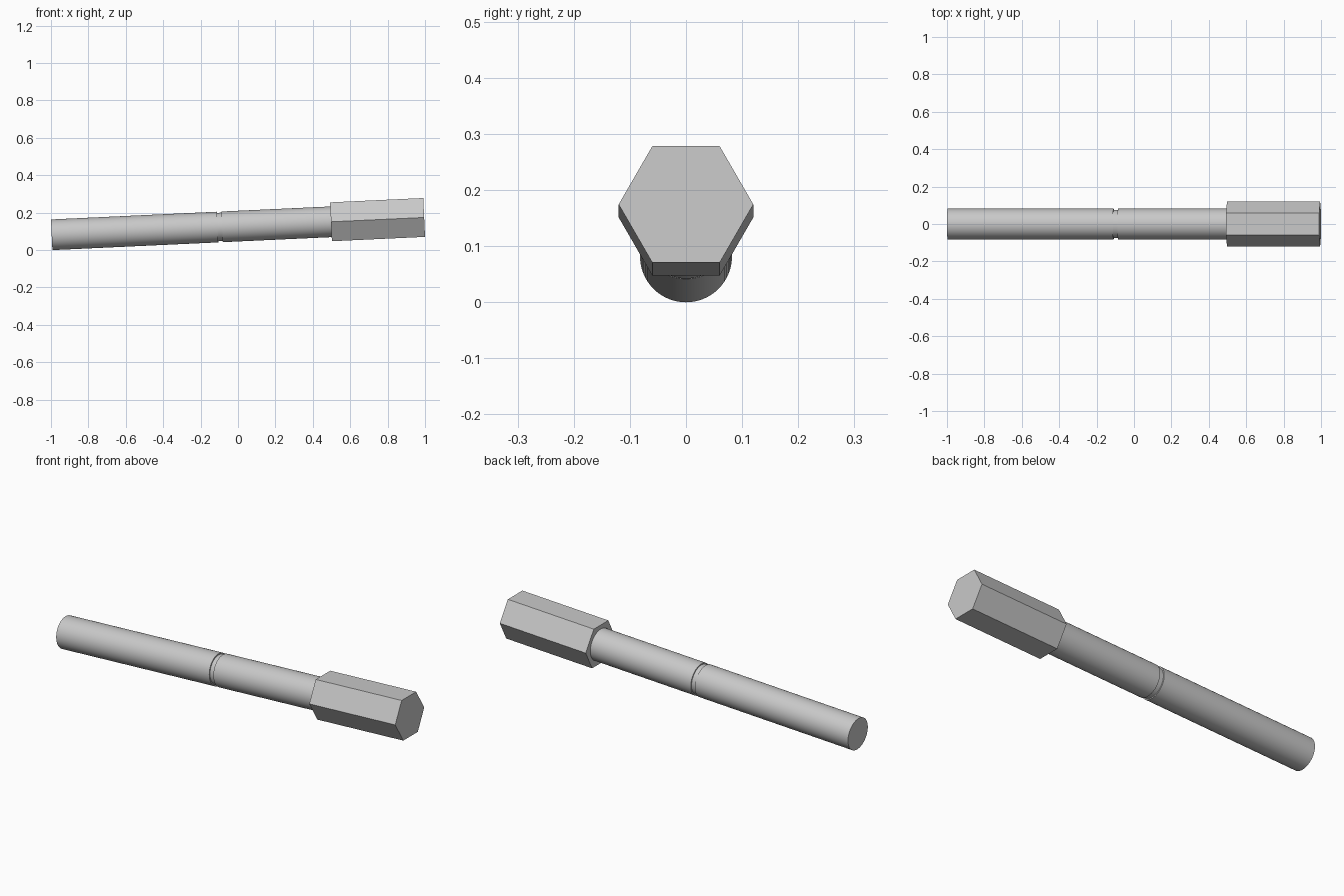
import bpy, bmesh, math
from mathutils import Matrix, Vector

cube = bpy.data.objects.get("Cube")
if cube:
    bpy.data.objects.remove(cube, do_unlink=True)

TILT = math.radians(2.66)
SHAFT_R, HEX_R = 0.082, 0.12
LENGTH, HEX_START = 1.9936, 1.495
GROOVE, GROOVE_HALF, GROOVE_R = 0.9, 0.012, 0.076

# Local z becomes the long axis, running towards +x and slightly upwards
PLACE = (Matrix.Translation(Vector((-0.9962, 0, SHAFT_R * math.cos(TILT))))
         @ Matrix.Rotation(math.pi / 2 - TILT, 4, 'Y'))

steel = bpy.data.materials.new("grey_steel")
steel.use_nodes = True
grey = (0.58, 0.58, 0.58, 1)
steel.diffuse_color = grey
steel.node_tree.nodes["Principled BSDF"].inputs["Base Color"].default_value = grey


def turned_part(name, profile, sides, smooth):
    """Stack rings of (radius, distance along axis) into a capped solid."""
    bm = bmesh.new()
    rings = []
    for radius, along in profile:
        ring = []
        for i in range(sides):
            a = 2 * math.pi * i / sides + math.pi / 2
            ring.append(bm.verts.new((radius * math.cos(a), radius * math.sin(a), along)))
        rings.append(ring)
    for low, high in zip(rings, rings[1:]):
        for i in range(sides):
            j = (i + 1) % sides
            bm.faces.new((low[i], low[j], high[j], high[i]))
    bm.faces.new(rings[0][::-1])
    bm.faces.new(rings[-1])
    bmesh.ops.recalc_face_normals(bm, faces=bm.faces)
    bm.transform(PLACE)
    mesh = bpy.data.meshes.new(name)
    bm.to_mesh(mesh)
    bm.free()
    mesh.materials.append(steel)
    obj = bpy.data.objects.new(name, mesh)
    bpy.context.collection.objects.link(obj)
    if smooth:
        bpy.ops.object.select_all(action='DESELECT')
        obj.select_set(True)
        bpy.context.view_layer.objects.active = obj
        bpy.ops.object.shade_smooth_by_angle(angle=math.radians(30))
    return obj


# Round shaft with a shallow groove near the middle
turned_part("shaft", [
    (SHAFT_R, 0),
    (SHAFT_R, GROOVE - GROOVE_HALF),
    (GROOVE_R, GROOVE - GROOVE_HALF),
    (GROOVE_R, GROOVE + GROOVE_HALF),
    (SHAFT_R, GROOVE + GROOVE_HALF),
    (SHAFT_R, HEX_START + 0.01),
], 64, True)

# Hexagonal head with flats on top and bottom
turned_part("hex_head", [(HEX_R, HEX_START), (HEX_R, LENGTH)], 6, False)
